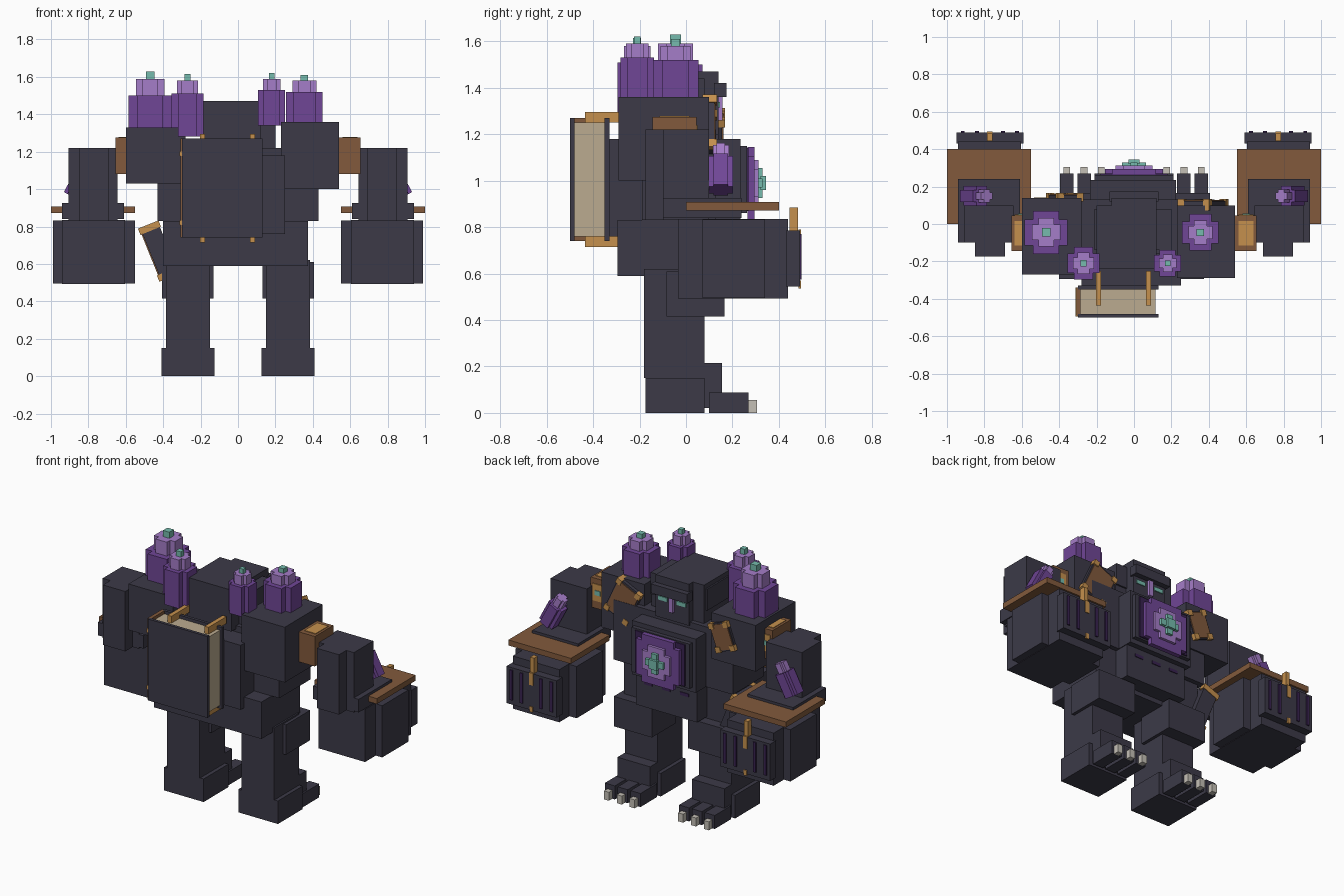
import bpy, bmesh
from math import radians
from mathutils import Matrix, Vector

cube = bpy.data.objects.get("Cube")
if cube:
    bpy.data.objects.remove(cube, do_unlink=True)


def material(name, r, g, b):
    m = bpy.data.materials.new(name)
    m.use_nodes = True
    m.diffuse_color = (r, g, b, 1)
    m.node_tree.nodes["Principled BSDF"].inputs["Base Color"].default_value = (r, g, b, 1)
    return m


STONE = material("dark stone", .045, .042, .064)
WOOD = material("brown wood", .223, .102, .045)
GOLD = material("gold", .56, .28, .075)
PAPER = material("paper", .5, .41, .28)
PURPLE = material("purple", .162, .061, .305)
LILAC = material("lilac", .376, .205, .578)
TEAL = material("teal", .18, .5, .42)
CLAW = material("claw", .56, .53, .47)
DEEP = material("deep purple", .04, .016, .08)


def finish(name, bm, mat):
    bmesh.ops.recalc_face_normals(bm, faces=bm.faces)
    mesh = bpy.data.meshes.new(name)
    bm.to_mesh(mesh)
    bm.free()
    mesh.materials.append(mat)
    ob = bpy.data.objects.new(name, mesh)
    bpy.context.collection.objects.link(ob)
    return ob


def box(name, mat, x, y, z, frame=None, side=1):
    """Box from ranges; side=-1 mirrors it across x, frame moves it."""
    bm = bmesh.new()
    size = [b - a for a, b in (x, y, z)]
    mid = Vector([(a + b) / 2 for a, b in (x, y, z)])
    mid.x *= side
    bmesh.ops.create_cube(bm, size=1, matrix=Matrix.Translation(mid) @ Matrix.Diagonal((*size, 1)))
    if frame:
        bm.transform(frame)
    return finish(name, bm, mat)


def plus(name, mat, r, n, z0, z1, frame):
    """Plus-shaped prism along local z with arm reach r and half width n."""
    bm = bmesh.new()
    outline = [(r, -n), (r, n), (n, n), (n, r), (-n, r), (-n, n),
               (-r, n), (-r, -n), (-n, -n), (-n, -r), (n, -r), (n, -n)]
    face = bm.faces.new([bm.verts.new((x, y, z0)) for x, y in outline])
    ext = bmesh.ops.extrude_face_region(bm, geom=[face])
    moved = [v for v in ext["geom"] if isinstance(v, bmesh.types.BMVert)]
    bmesh.ops.translate(bm, verts=moved, vec=(0, 0, z1 - z0))
    bm.transform(frame)
    return finish(name, bm, mat)


def crystal(name, frame, r, mid, top, tip=None):
    """Stepped crystal standing on its frame origin."""
    plus(name + "_base", PURPLE, r, r * .6, 0, mid, frame)
    plus(name + "_crown", LILAC, r * .66, r * .36, mid, top, frame)
    if tip:
        t = r * .2
        box(name + "_tip", TEAL, (-t, t), (-t, t), (top, tip), frame)


def small_book(name, frame, w, d, h):
    """Dark closed book with wooden edge and gold corners."""
    box(name + "_cover", STONE, (-w, w), (-d, d), (-h, h), frame)
    box(name + "_edge", WOOD, (-w - .006, -w), (-d * .9, d * .9), (-h * .9, h * .9), frame)
    for i in (-1, 1):
        for j in (-1, 1):
            cy, cz = i * (d - .015), j * (h - .015)
            box(name + "_corner", GOLD, (-w - .012, w + .006),
                (cy - .018, cy + .018), (cz - .018, cz + .018), frame)


# Torso
box("pelvis", STONE, (-.4, .375), (-.295, .1), (.59, .83))
box("waist", STONE, (-.22, .22), (0, .2), (.62, .86))
box("torso", STONE, (-.43, .43), (-.19, .13), (.83, 1.22))
box("back_block", STONE, (-.28, .25), (-.33, -.18), (.76, 1.18))
box("chest", STONE, (-.235, .225), (.05, .235), (.83, 1.18))
box("chest_panel", STONE, (-.21, .21), (.23, .262), (.86, 1.15))
box("chest_inset", DEEP, (-.18, .18), (.26, .27), (.87, 1.14))
for x in (-.13, 0, .13):
    box("waist_slot", DEEP, (x - .03, x + .03), (.19, .205), (.77, .79))

# Chest gem, layered outward along +y
gem = Matrix.Translation((0, 0, .99)) @ Matrix.Rotation(radians(-90), 4, 'X')
plus("gem_rim", PURPLE, .155, .115, .265, .295, gem)
plus("gem_body", LILAC, .1, .06, .29, .312, gem)
plus("gem_core", TEAL, .065, .02, .31, .33, gem)
box("gem_centre", TEAL, (-.03, .03), (.32, .345), (.96, 1.02))

# Head
box("neck", STONE, (-.2, .2), (-.16, .07), (1.18, 1.36))
box("head", STONE, (-.2, .12), (-.24, .1), (1.2, 1.47))
box("head_side", STONE, (-.21, .2), (-.14, .08), (1.3, 1.44))
box("head_front", STONE, (-.12, .12), (.05, .14), (1.2, 1.47))
box("brow", STONE, (-.13, .13), (.12, .175), (1.36, 1.42))
box("nose", LILAC, (-.015, .015), (.13, .158), (1.26, 1.37))
for s in (1, -1):
    box("eye", TEAL, (.035, .1), (.13, .146), (1.315, 1.34), side=s)

# Shoulders
box("left_shoulder", STONE, (.23, .54), (-.29, .1), (1.0, 1.36))
box("right_shoulder", STONE, (-.6, -.28), (-.27, .14), (1.03, 1.33))

# Shoulder crystals: x, y, foot height, reach, crown start, top, tip
for x, y, z, r, mid, top, tip in ((-.47, -.045, 1.32, .115, 1.5, 1.59, 1.63),
                                  (-.27, -.21, 1.28, .086, 1.51, 1.58, 1.615),
                                  (.18, -.21, 1.34, .072, 1.53, 1.59, 1.62),
                                  (.355, -.045, 1.35, .098, 1.52, 1.58, 1.61)):
    crystal("shoulder_crystal", Matrix.Translation((x, y, z)), r, mid - z, top - z, tip - z)

for s in (1, -1):
    # Legs and feet
    box("leg", STONE, (.15, .385), (-.18, .08), (.15, .62), side=s)
    box("thigh", STONE, (.13, .405), (-.085, .165), (.415, .61), side=s)
    box("heel", STONE, (.125, .41), (-.175, .08), (0, .15), side=s)
    box("instep", STONE, (.15, .385), (-.07, .155), (.02, .215), side=s)
    for x in (.175, .267, .36):
        box("toe", STONE, (x - .036, x + .036), (.1, .27), (0, .088), side=s)
        box("toe_claw", CLAW, (x - .018, x + .018), (.265, .305), (0, .055), side=s)

    # Upper arm joint
    box("arm_joint", WOOD, (.5, .655), (-.145, .045), (1.08, 1.275), side=s)
    box("joint_inset", GOLD, (.56, .64), (-.115, .015), (1.27, 1.279), side=s)
    box("joint_inset_front", GOLD, (.56, .64), (.04, .05), (1.13, 1.24), side=s)
    box("joint_gem", TEAL, (.58, .62), (.045, .055), (1.17, 1.2), side=s)

    # Forearm
    box("forearm", STONE, (.645, .905), (-.1, .1), (.83, 1.22), side=s)
    box("forearm_back", STONE, (.69, .85), (-.175, -.05), (.83, 1.22), side=s)
    box("forearm_base", STONE, (.61, .94), (-.1, .24), (.84, .925), side=s)
    box("wrist_board", WOOD, (.55, 1.0), (0, .4), (.872, .908), side=s)
    tilt = Matrix.Translation((.885 * s, .15, .96)) @ Matrix.Rotation(radians(-28 * s), 4, 'Y')
    crystal("arm_crystal", tilt, .052, .15, .21)

    # Hand
    box("hand", STONE, (.55, .99), (.07, .34), (.495, .832), side=s)
    box("hand_core", STONE, (.605, .94), (-.035, .44), (.492, .835), side=s)
    box("knuckle_plate", STONE, (.59, .95), (.43, .49), (.545, .785), side=s)
    for x in (.625, .7, .84, .915):
        box("knuckle_slot", DEEP, (x - .01, x + .01), (.488, .497), (.575, .77), side=s)
    box("hand_clasp", GOLD, (.757, .785), (.445, .483), (.75, .885), side=s)
    box("clasp_front", GOLD, (.757, .785), (.485, .495), (.71, .79), side=s)
    box("clasp_lower", GOLD, (.76, .782), (.485, .495), (.535, .57), side=s)

# Large carried book
box("book_cover", STONE, (-.3, .13), (-.5, -.48), (.74, 1.27))
box("book_back_cover", STONE, (-.3, .13), (-.35, -.33), (.74, 1.27))
box("book_pages", PAPER, (-.285, .115), (-.482, -.348), (.76, 1.25))
box("book_spine", WOOD, (-.308, -.285), (-.49, -.34), (.74, 1.27))
for z in (.82, 1.19):
    box("spine_band", GOLD, (-.313, -.28), (-.495, -.34), (z - .012, z + .012))
for x in (-.19, .078):
    for z0, z1 in ((.715, .76), (1.25, 1.295)):
        box("book_strap", GOLD, (x - .014, x + .014), (-.435, -.25), (z0, z1))

# Hanging small books
hip = Matrix.Translation((-.42, .03, .67)) @ Matrix.Rotation(radians(-22), 4, 'Y')
small_book("hip_book", hip, .05, .11, .15)
shoulder = (Matrix.Translation((.37, .1, 1.22)) @ Matrix.Rotation(radians(-25), 4, 'Y')
            @ Matrix.Rotation(radians(-90), 4, 'Z'))
small_book("shoulder_book", shoulder, .022, .09, .12)
other = (Matrix.Translation((-.37, .14, 1.2)) @ Matrix.Rotation(radians(20), 4, 'Y')
         @ Matrix.Rotation(radians(-90), 4, 'Z'))
small_book("small_shoulder_book", other, .015, .07, .09)
